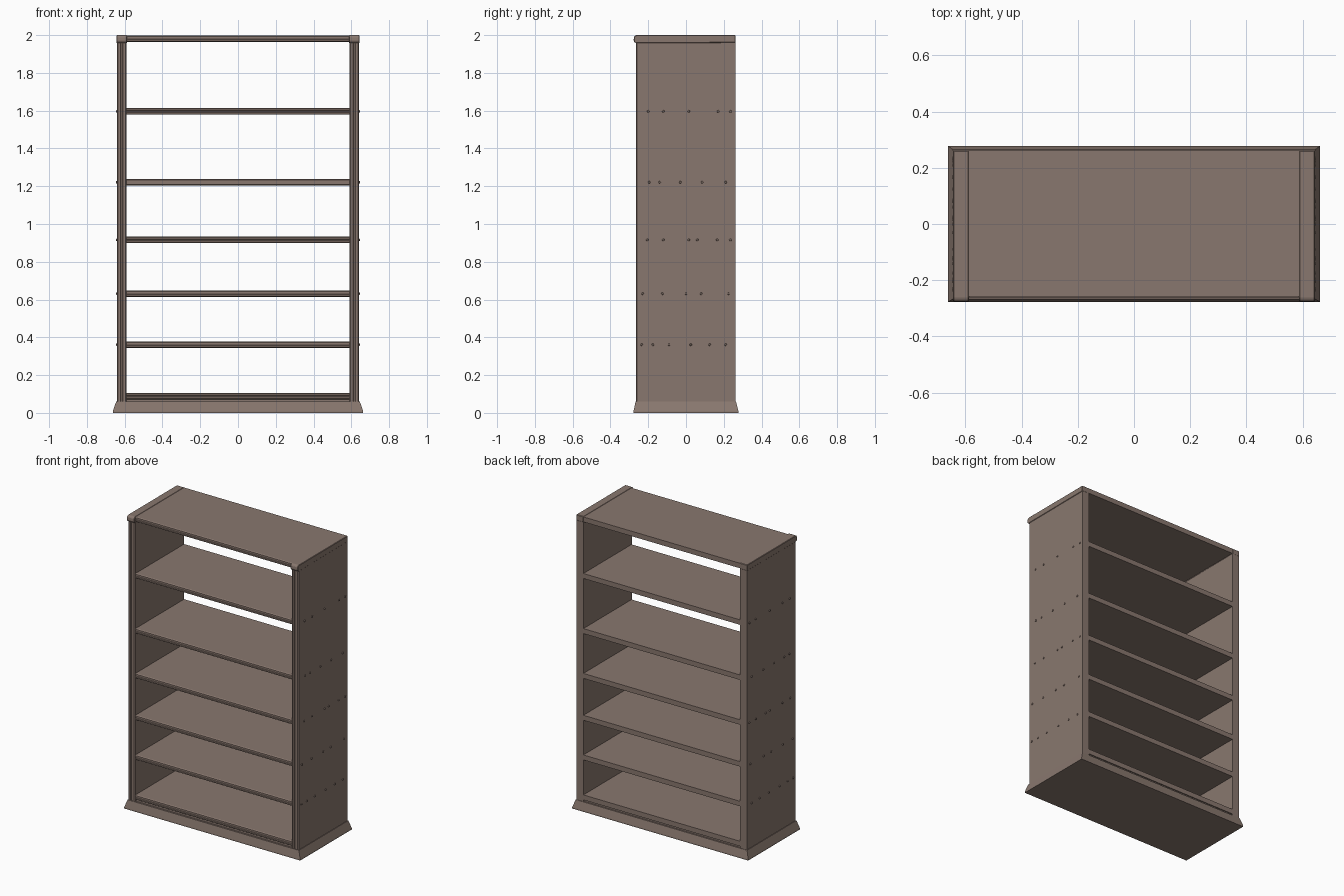
import bpy
import bmesh
from mathutils import Vector

if "Cube" in bpy.data.objects:
    bpy.data.objects.remove(bpy.data.objects["Cube"], do_unlink=True)

wood = bpy.data.materials.new("brown_wood")
wood.use_nodes = True
colour = (0.25, 0.187, 0.158, 1)
wood.diffuse_color = colour
bsdf = wood.node_tree.nodes["Principled BSDF"]
bsdf.inputs["Base Color"].default_value = colour
bsdf.inputs["Roughness"].default_value = 0.8

INNER, OUTER = 0.589, 0.641     # side panel faces
FRONT, BACK = -0.262, 0.262     # board edges


def finish(bm, name):
    bmesh.ops.recalc_face_normals(bm, faces=bm.faces)
    mesh = bpy.data.meshes.new(name)
    bm.to_mesh(mesh)
    bm.free()
    mesh.materials.append(wood)
    obj = bpy.data.objects.new(name, mesh)
    bpy.context.collection.objects.link(obj)
    return obj


def prism(name, points, offset):
    """Extrude a closed outline along an offset."""
    bm = bmesh.new()
    face = bm.faces.new([bm.verts.new(p) for p in points])
    new = bmesh.ops.extrude_face_region(bm, geom=[face])["geom"]
    verts = [v for v in new if isinstance(v, bmesh.types.BMVert)]
    bmesh.ops.translate(bm, verts=verts, vec=Vector(offset))
    return finish(bm, name)


def moulded_outline(low, high, front, back, depth=0.006):
    """Board section (depth, across) with chamfers and a groove in its front edge."""
    w = high - low
    steps = [(0, 1), (0.12, 0), (0.36, 0), (0.42, 1), (0.58, 1), (0.64, 0), (0.88, 0), (1, 1)]
    edge = [(front + d * depth, low + t * w) for t, d in steps]
    return edge + [(back, high), (back, low)]


def shelf(name, low, high):
    outline = moulded_outline(low, high, FRONT, BACK)
    return prism(name, [(-INNER, y, z) for y, z in outline], (2 * INNER, 0, 0))


# Shelves and top board
shelf_bottoms = [0.072, 0.344, 0.614, 0.899, 1.204, 1.579]
for i, z in enumerate(shelf_bottoms):
    shelf(f"shelf_{i + 1}", z, z + 0.034)
shelf("top_board", 1.964, 1.998)

# Uneven peg positions along the depth, one row for each upper shelf
peg_rows = [
    (-0.235, -0.175, -0.09, 0.025, 0.125, 0.21),
    (-0.23, -0.125, 0, 0.08, 0.225),
    (-0.205, -0.12, 0.015, 0.06, 0.165, 0.235),
    (-0.195, -0.14, -0.03, 0.085, 0.21),
    (-0.2, -0.12, 0.015, 0.17, 0.235),
]

for label, s in (("left", 1), ("right", -1)):
    # Side panel with moulded front edge
    outline = moulded_outline(INNER, OUTER, FRONT - 0.004, BACK)
    prism(f"{label}_side_panel", [(s * x, y, 0.058) for y, x in outline], (0, 0, 1.904))

    # Top end cap with a rounded nose
    nose = [(BACK, 1.96), (BACK, 2), (-0.262, 2), (-0.271, 1.997), (-0.276, 1.988),
            (-0.277, 1.972), (-0.274, 1.962), (-0.262, 1.957)]
    cap = prism(f"{label}_top_cap", [(s * (INNER - 0.001), y, z) for y, z in nose],
                (s * (OUTER - INNER + 0.004), 0, 0))
    bevel = cap.modifiers.new("edge_bevel", "BEVEL")
    bevel.width = 0.003
    bevel.segments = 1

    # Nail heads fixing the shelves
    bm = bmesh.new()
    for z, row in zip(shelf_bottoms[1:], peg_rows):
        for y in row:
            disc = bmesh.ops.create_cone(bm, cap_ends=True, segments=8, radius1=0.007,
                                         radius2=0.005, depth=0.006)["verts"]
            for v in disc:
                a, b, c = v.co
                v.co = (s * (OUTER + 0.002 + c), y + a, z + 0.017 + b)
    finish(bm, f"{label}_nail_heads")

# Flared plinth
bm = bmesh.new()
rings = []
for x, y0, y1, z in ((0.663, -0.278, 0.278, 0), (0.663, -0.278, 0.278, 0.008),
                     (0.645, -0.267, 0.265, 0.06)):
    rings.append([bm.verts.new(p) for p in
                  ((-x, y0, z), (x, y0, z), (x, y1, z), (-x, y1, z))])
for a, b in zip(rings, rings[1:]):
    for i in range(4):
        j = (i + 1) % 4
        bm.faces.new((a[i], a[j], b[j], b[i]))
bm.faces.new(rings[0])
bm.faces.new(rings[-1])
finish(bm, "plinth")

# Filler strip under the lowest shelf
prism("lower_rail", [(-INNER, -0.255, 0.058), (-INNER, 0.255, 0.058),
                     (-INNER, 0.255, 0.074), (-INNER, -0.255, 0.074)], (2 * INNER, 0, 0))
